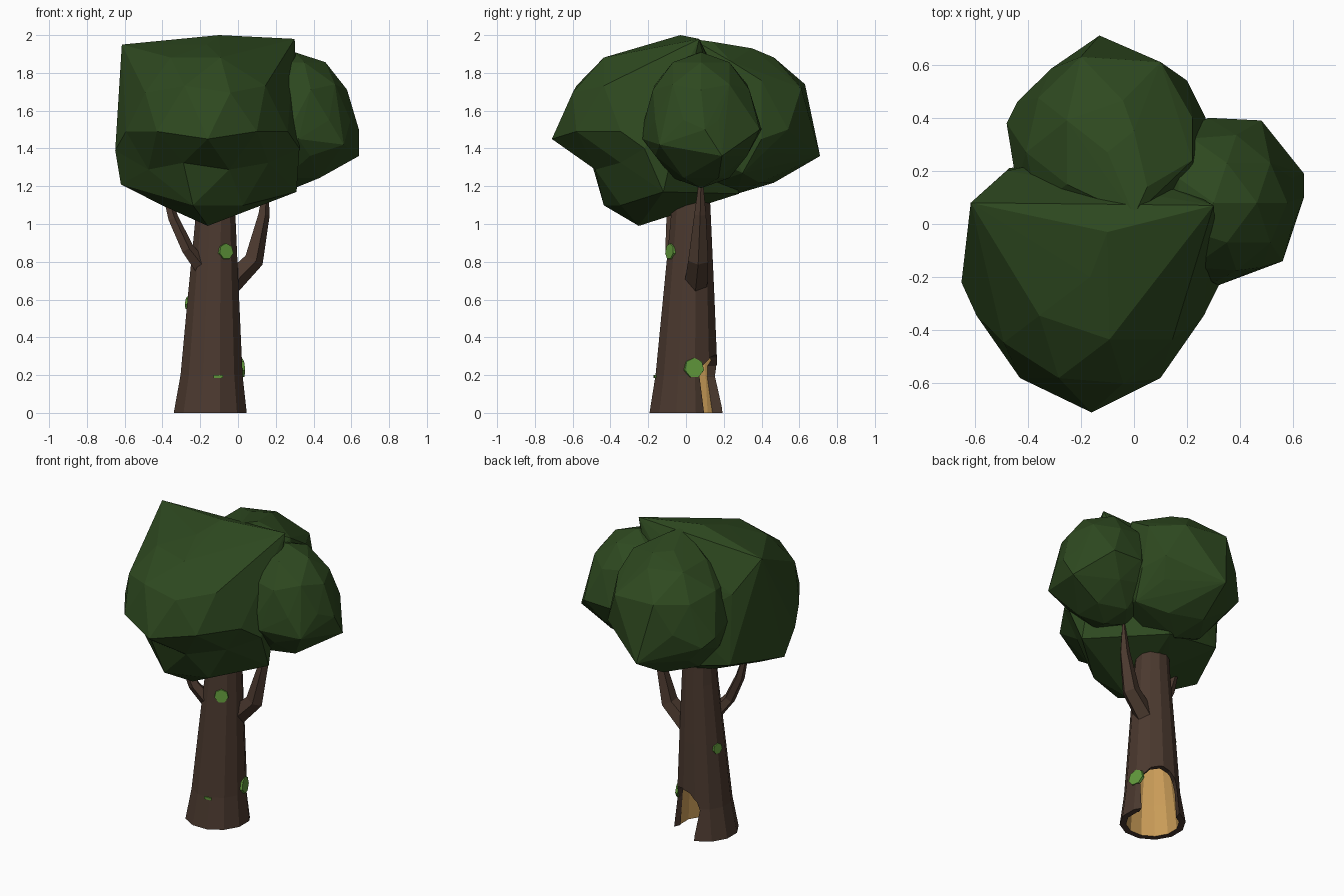
import bpy, bmesh
from math import sin, cos, pi, radians
from mathutils import Vector, Matrix

if "Cube" in bpy.data.objects:
    bpy.data.objects.remove(bpy.data.objects["Cube"])


def mat(name, rgb):
    m = bpy.data.materials.new(name)
    m.diffuse_color = (*rgb, 1)
    m.use_nodes = True
    m.node_tree.nodes["Principled BSDF"].inputs["Base Color"].default_value = m.diffuse_color
    return m


BARK = mat("bark", (0.07, 0.041, 0.028))
WOOD = mat("inner_wood", (0.6, 0.34, 0.1))
LEAF = mat("leaf", (0.027, 0.066, 0.014))
MOSS = mat("moss", (0.12, 0.32, 0.045))


def make(name, bm, mats, index=0):
    bmesh.ops.recalc_face_normals(bm, faces=bm.faces)
    for f in bm.faces:
        f.material_index = index
    me = bpy.data.meshes.new(name)
    bm.to_mesh(me)
    bm.free()
    for m in mats:
        me.materials.append(m)
    ob = bpy.data.objects.new(name, me)
    bpy.context.collection.objects.link(ob)
    return ob


def loft(bm, loops):
    rings = [[bm.verts.new(p) for p in loop] for loop in loops]
    n = len(rings[0])
    for a, b in zip(rings, rings[1:]):
        for i in range(n):
            bm.faces.new((a[i], a[(i + 1) % n], b[(i + 1) % n], b[i]))
    bm.faces.new(rings[0][::-1])
    bm.faces.new(rings[-1])


def tube(name, path, sides, mats, index=0, flat=True, turn=0.0):
    """Tapered tube through (x, y, z, radius) stations."""
    pts = [Vector(p[:3]) for p in path]
    up = Vector((0, 0, 1))
    loops = []
    for i, p in enumerate(path):
        t = up if flat else pts[min(i + 1, len(pts) - 1)] - pts[max(i - 1, 0)]
        q = up.rotation_difference(t)
        loops.append([pts[i] + q @ Vector((p[3] * cos(turn + 2 * pi * k / sides),
                                           p[3] * sin(turn + 2 * pi * k / sides), 0))
                      for k in range(sides)])
    bm = bmesh.new()
    loft(bm, loops)
    return make(name, bm, mats, index)


# Trunk
TRUNK = [(-.147, 0, 0, .2), (-.14, .003, .2, .17), (-.13, .015, .62, .14),
         (-.12, .025, 1.0, .112), (-.12, .03, 1.35, .09)]
trunk = tube("trunk", TRUNK, 12, [BARK, WOOD], turn=radians(15))

# Hollow in the back of the trunk: inner cavity plus arched doorway
cavity = tube("cavity_cutter", [(-.147, 0, -.05, .166), (-.14, .003, .2, .142), (-.135, .01, .5, .1)],
              12, [BARK, WOOD], 1, turn=radians(15))
d = Vector((cos(radians(68)), sin(radians(68)), 0))
side = Vector((-d.y, d.x, 0))
R = .118
profile = [(R, -.1)] + [(R * cos(pi * k / 6), .19 + R * sin(pi * k / 6)) for k in range(7)] + [(-R, -.1)]
bm = bmesh.new()
loft(bm, [[Vector((-.145, 0, z)) + side * u + d * s for u, z in profile] for s in (0, .4)])
arch = make("arch_cutter", bm, [BARK, WOOD])
for cutter in (cavity, arch):
    mod = trunk.modifiers.new("hollow", 'BOOLEAN')
    mod.operation, mod.solver, mod.object = 'DIFFERENCE', 'EXACT', cutter
    bpy.context.view_layer.objects.active = trunk
    bpy.ops.object.modifier_apply(modifier=mod.name)
    bpy.data.objects.remove(cutter)

# Branches
tube("left_branch", [(-.16, -.02, .73, .05), (-.27, -.075, .87, .036), (-.345, -.075, 1.03, .03),
                     (-.38, -.07, 1.15, .02)], 5, [BARK], flat=False)
tube("right_branch", [(-.06, .05, .67, .065), (.08, .065, .81, .056), (.135, .075, 1.05, .033),
                      (.15, .08, 1.25, .008)], 5, [BARK], flat=False)


# Moss patches: thin discs lying on the bark
def moss(name, angle, z, r):
    for a, b in zip(TRUNK, TRUNK[1:]):
        if a[2] <= z <= b[2]:
            x, y, _, rad = Vector(a).lerp(Vector(b), (z - a[2]) / (b[2] - a[2]))
    n = Vector((cos(radians(angle)), sin(radians(angle)), .08))
    bm = bmesh.new()
    bmesh.ops.create_cone(bm, cap_ends=True, segments=7, radius1=r, radius2=r * .95, depth=.016,
                          matrix=Matrix.Translation(Vector((x, y, z)) + n * rad * .96)
                          @ n.to_track_quat('Z', 'Y').to_matrix().to_4x4())
    make(name, bm, [MOSS])


moss("moss_front", -60, .845, .045)
moss("moss_right", 14, .225, .056)
moss("moss_left", 165, .57, .036)
bm = bmesh.new()
loft(bm, [[(-.13, -.172, z), (-.08, -.167, z), (-.1, -.14, z)] for z in (.185, .2)])
make("moss_root", bm, [MOSS])


# Leaf clumps: hull of a coarse ellipsoid and a few corner points
def clump(name, centre, size, corners, dent=False):
    bm = bmesh.new()
    bmesh.ops.create_icosphere(bm, subdivisions=2, radius=1)
    pts = [Vector(centre) + Vector(v.co) * Vector(size) for v in bm.verts] + [Vector(c) for c in corners]
    bm.free()
    bm = bmesh.new()
    for p in pts:
        bm.verts.new(p)
    res = bmesh.ops.convex_hull(bm, input=bm.verts[:])
    bmesh.ops.delete(bm, geom=[g for g in res["geom_interior"] if isinstance(g, bmesh.types.BMVert)],
                     context='VERTS')
    if dent:  # undercut below the front bulge
        for v in bm.verts:
            if v.co.y < -.35 and 1.1 < v.co.z < 1.42 and -.5 < v.co.x < .2:
                v.co += Vector((0, .1, .04))
    make(name, bm, [LEAF])


clump("front_leaves", (-.165, -.2, 1.49), (.45, .47, .46),
      [(-.615, .08, 1.95), (.3, .07, 1.98), (.31, -.12, 1.17), (-.62, -.15, 1.21), (-.65, -.22, 1.39),
       (.325, -.22, 1.4), (-.16, -.71, 1.45), (-.1, -.03, 2.0), (-.16, -.25, .99),
       (-.48, .2, 1.72), (-.47, .21, 1.25), (-.14, .06, 1.09), (-.05, .28, 1.16)], True)
clump("back_leaves", (-.1, .27, 1.55), (.36, .39, .39),
      [(-.13, .71, 1.36), (-.48, .38, 1.5), (-.44, .46, 1.45), (.24, .43, 1.5), (.2, .54, 1.5),
       (.1, .61, 1.72), (-.2, .63, 1.74), (.0, .35, 1.93), (.05, .14, 1.965), (.22, .4, 1.76),
       (0, .03, 1.98), (.27, .4, 1.45), (.22, .24, 1.86), (.24, .3, 1.27)])
clump("right_leaves", (.3, .08, 1.55), (.31, .3, .36),
      [(.48, .39, 1.5), (.28, .4, 1.5), (.56, -.14, 1.42), (.32, -.23, 1.45), (.64, .19, 1.36), (.64, .1, 1.5)])
